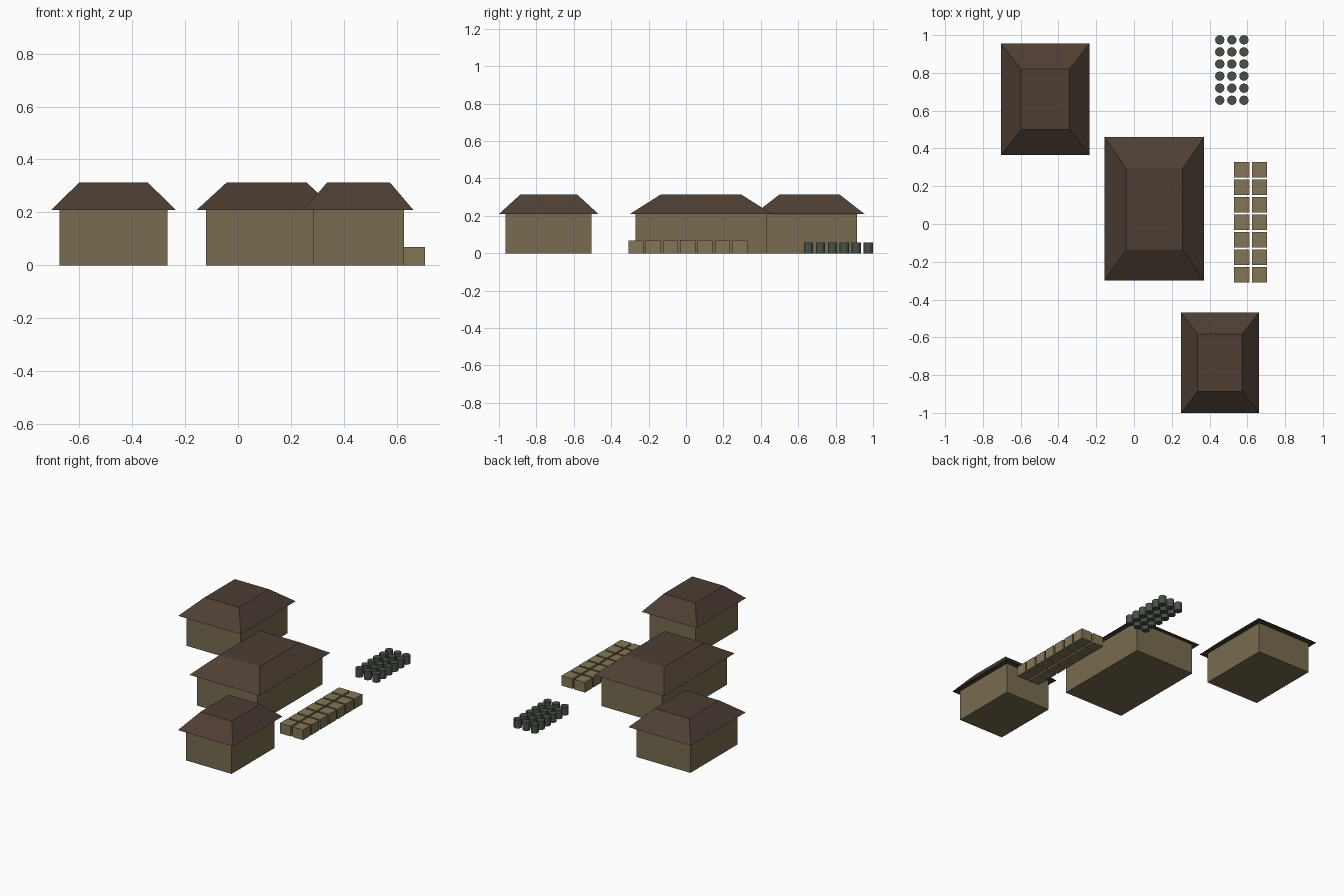
import bpy, bmesh
from mathutils import Matrix

if "Cube" in bpy.data.objects:
    bpy.data.objects.remove(bpy.data.objects["Cube"])


def material(name, rgb):
    m = bpy.data.materials.new(name)
    m.diffuse_color = (*rgb, 1)
    m.use_nodes = True
    m.node_tree.nodes["Principled BSDF"].inputs["Base Color"].default_value = m.diffuse_color
    return m


WALL = material("wall_tan", (0.19, 0.15, 0.08))
ROOF = material("roof_brown", (0.075, 0.049, 0.034))
CRATE = material("crate_tan", (0.23, 0.18, 0.095))
BARREL = material("barrel_green", (0.065, 0.08, 0.062))


def finish(name, bm, mat):
    bmesh.ops.recalc_face_normals(bm, faces=bm.faces)
    me = bpy.data.meshes.new(name)
    bm.to_mesh(me)
    bm.free()
    me.materials.append(mat)
    bpy.context.collection.objects.link(bpy.data.objects.new(name, me))


def box(name, x, y, z0, z1, sx, sy, mat, top=None):
    """Box with full size sx, sy; top = size of a smaller top face."""
    bm = bmesh.new()
    bmesh.ops.create_cube(bm, size=1)
    for v in bm.verts:
        up = v.co.z > 0
        wx, wy = top if top and up else (sx, sy)
        v.co = (x + v.co.x * wx, y + v.co.y * wy, z1 if up else z0)
    finish(name, bm, mat)


# Buildings: centre, wall size, eaves size, flat roof top size
EAVES, RIDGE = 0.21, 0.314
houses = [
    ("back_house", (-0.47, 0.66), (0.406, 0.508), (0.47, 0.59), (0.257, 0.322)),
    ("main_house", (0.108, 0.08), (0.456, 0.70), (0.527, 0.76), (0.30, 0.431)),
    ("front_house", (0.455, -0.734), (0.344, 0.46), (0.413, 0.532), (0.236, 0.304)),
]
for name, (x, y), wall, eaves, top in houses:
    box(name + "_walls", x, y, 0, EAVES, *wall, WALL)
    box(name + "_roof", x, y, EAVES, RIDGE, *eaves, ROOF, top)

# Crates: two columns of seven
for i in range(2):
    for j in range(7):
        box(f"crate_{i}_{j}", 0.571 + 0.0935 * i, -0.268 + 0.0925 * j,
            0, 0.069, 0.081, 0.081, CRATE)

# Barrels: three columns of six
for i in range(3):
    for j in range(6):
        bm = bmesh.new()
        bmesh.ops.create_cone(
            bm, cap_ends=True, segments=12, radius1=0.025, radius2=0.025, depth=0.058,
            matrix=Matrix.Translation((0.454 + 0.064 * i, 0.655 + 0.064 * j, 0.029)))
        finish(f"barrel_{i}_{j}", bm, BARREL)
